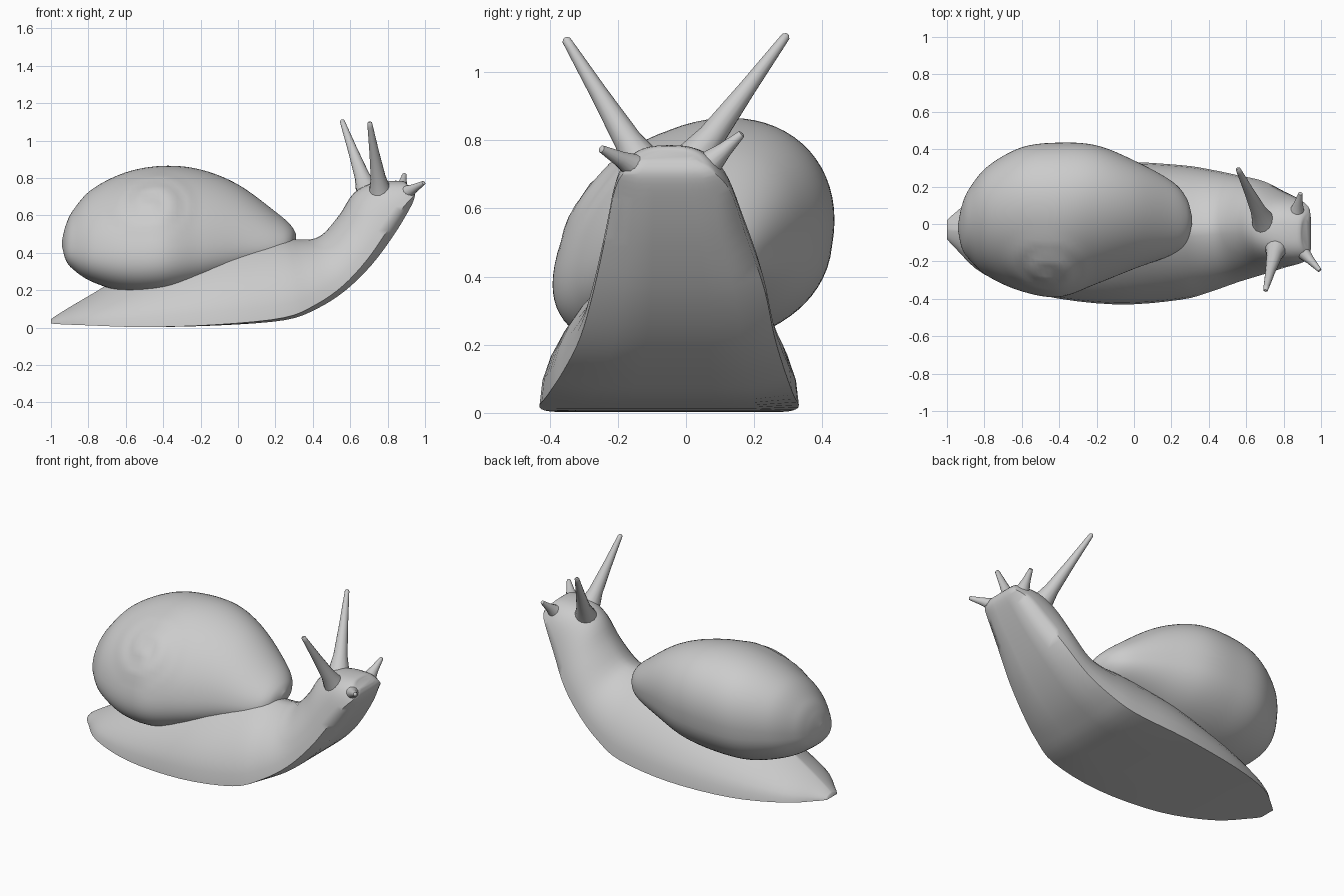
import bpy, bmesh, math
from mathutils import Vector

cube = bpy.data.objects.get("Cube")
if cube:
    bpy.data.objects.remove(cube, do_unlink=True)

grey = bpy.data.materials.new("plain grey")
grey.use_nodes = True
colour = (0.6, 0.6, 0.6, 1)
grey.diffuse_color = colour
grey.node_tree.nodes["Principled BSDF"].inputs["Base Color"].default_value = colour


def smooth_rows(rows, steps):
    """Catmull-Rom interpolation between rows of section values."""
    out = []
    for i in range(len(rows) - 1):
        a, b, c, d = (rows[max(0, min(len(rows) - 1, i + k))] for k in (-1, 0, 1, 2))
        for s in range(steps):
            t = s / steps
            out.append([q + t * (r - p) / 2 + t * t * (p - 2.5 * q + 2 * r - s2 / 2)
                        + t ** 3 * (1.5 * (q - r) + (s2 - p) / 2)
                        for p, q, r, s2 in zip(a, b, c, d)])
    out.append(list(rows[-1]))
    return out


def signed_power(value, power):
    return math.copysign(abs(value) ** power, value)


def loft(name, rings, sharp=45):
    """Skin closed rings of points and cap both ends."""
    bm = bmesh.new()
    loops = [[bm.verts.new(p) for p in ring] for ring in rings]
    n = len(loops[0])
    for lo, hi in zip(loops, loops[1:]):
        for i in range(n):
            j = (i + 1) % n
            bm.faces.new((lo[i], lo[j], hi[j], hi[i]))
    bm.faces.new(loops[0][::-1])
    bm.faces.new(loops[-1])
    bmesh.ops.recalc_face_normals(bm, faces=bm.faces)
    mesh = bpy.data.meshes.new(name)
    bm.to_mesh(mesh)
    bm.free()
    mesh.materials.append(grey)
    mesh.shade_smooth()
    mesh.set_sharp_from_angle(angle=math.radians(sharp))
    obj = bpy.data.objects.new(name, mesh)
    bpy.context.collection.objects.link(obj)
    return obj


# Body: flat sole with an arched back, rounded under the neck
# sole x, z, back x, z, centre y, half width, arch power, underside rounding
body_rows = [
    (-1, .022, -1, .045, -.03, .05, 1.4, 0),
    (-.95, .018, -.94, .085, -.035, .1, 1.5, 0),
    (-.8, .012, -.78, .18, -.045, .225, 1.7, 0),
    (-.5, .003, -.5, .34, -.05, .33, 2, 0),
    (-.1, .012, -.15, .47, -.05, .38, 1.9, .01),
    (.25, .04, .18, .49, -.045, .36, 1.5, .03),
    (.42, .1, .33, .47, -.035, .325, 1.3, .06),
    (.57, .195, .44, .49, -.025, .285, 1.2, .09),
    (.71, .33, .54, .6, -.02, .25, 1.1, .12),
    (.83, .49, .62, .72, -.03, .205, 1, .14),
    (.915, .63, .73, .775, -.04, .17, .85, .14),
    (.945, .7, .87, .785, -.05, .13, .75, .08),
    (.935, .74, .9, .77, -.05, .08, .75, 0),
]
body_rings = []
for xb, zb, xt, zt, yc, w, power, under in smooth_rows(body_rows, 4):
    ring = []
    for i in range(21):
        t = math.pi * i / 20
        h = under + (1 - under) * max(0, math.sin(t))
        y = yc + w * signed_power(math.cos(t), power)
        ring.append((xb + (xt - xb) * h, y, zb + (zt - zb) * h))
    ring += [(xb, yc + w * k / 3, zb) for k in (-2, -1, 0, 1, 2)]
    body_rings.append(ring)
loft("body", body_rings, 60)

# Shell: leaning egg sections, widest below the middle; x, y range, z range
shell_rows = [
    (-.94, -.04, .0, .43, .47),
    (-.92, -.13, .1, .36, .55),
    (-.88, -.19, .19, .31, .63),
    (-.78, -.28, .31, .245, .74),
    (-.6, -.36, .41, .19, .83),
    (-.4, -.39, .435, .185, .865),
    (-.2, -.32, .42, .22, .845),
    (0, -.24, .34, .28, .765),
    (.2, -.165, .23, .35, .62),
    (.28, -.1, .14, .41, .55),
    (.31, .0, .04, .47, .5),
]
lean, apex = 0.25, Vector((-.47, -.25, .67))
axis = Vector((0, -.8, .6))
up = Vector((0, .6, .8))
shell_rings = []
for x, y0, y1, z0, z1 in smooth_rows(shell_rows, 8):
    ring = []
    waist = z0 + .41 * (z1 - z0)
    for i in range(72):
        t = math.tau * i / 72
        rise = math.sin(t + lean)
        power, reach = (.84, waist - z0) if rise < 0 else (1, z1 - waist)
        p = Vector((x, (y0 + y1) / 2 + (y1 - y0) / 2 * signed_power(math.cos(t), power),
                    waist + reach * signed_power(rise, power)))
        # Spire: a low raised tip with a spiral groove around it
        d = p - apex
        u, v = d.x, d.dot(up)
        r = math.hypot(u, v)
        if d.dot(axis) > -.2 and r < .25:
            fade = 1 - (r / .25) ** 2
            turn = (r / .12 + math.atan2(v, u) / math.tau) % 1
            groove = math.exp(-((turn - .5) / .17) ** 2)
            p += axis * fade * (.014 - .012 * groove)
        ring.append(p)
    shell_rings.append(ring)
loft("shell", shell_rings, 60)


def tentacle(name, base, tip, radii):
    """Tapered stalk with a flared root and a rounded end."""
    base, tip = Vector(base), Vector(tip)
    turn = (tip - base).to_track_quat('Z', 'Y')
    rings = []
    for f, r in zip((-.03, .08, .25, .6, .93, .985, 1), radii):
        centre = base.lerp(tip, f)
        rings.append([centre + turn @ Vector((r * math.cos(a), r * math.sin(a), 0))
                      for a in (math.tau * i / 14 for i in range(14))])
    loft(name, rings)


long_radii = (.075, .06, .041, .026, .015, .013, .006)
short_radii = (.07, .055, .04, .023, .013, .011, .005)
tentacle("left_eye_stalk", (.7, .0, .71), (.555, .297, 1.11), long_radii)
tentacle("right_eye_stalk", (.765, -.11, .7), (.703, -.355, 1.1), long_radii)
tentacle("left_feeler", (.865, .035, .7), (.89, .165, .82), short_radii)
tentacle("right_feeler", (.865, -.11, .7), (.995, -.25, .775), short_radii)
